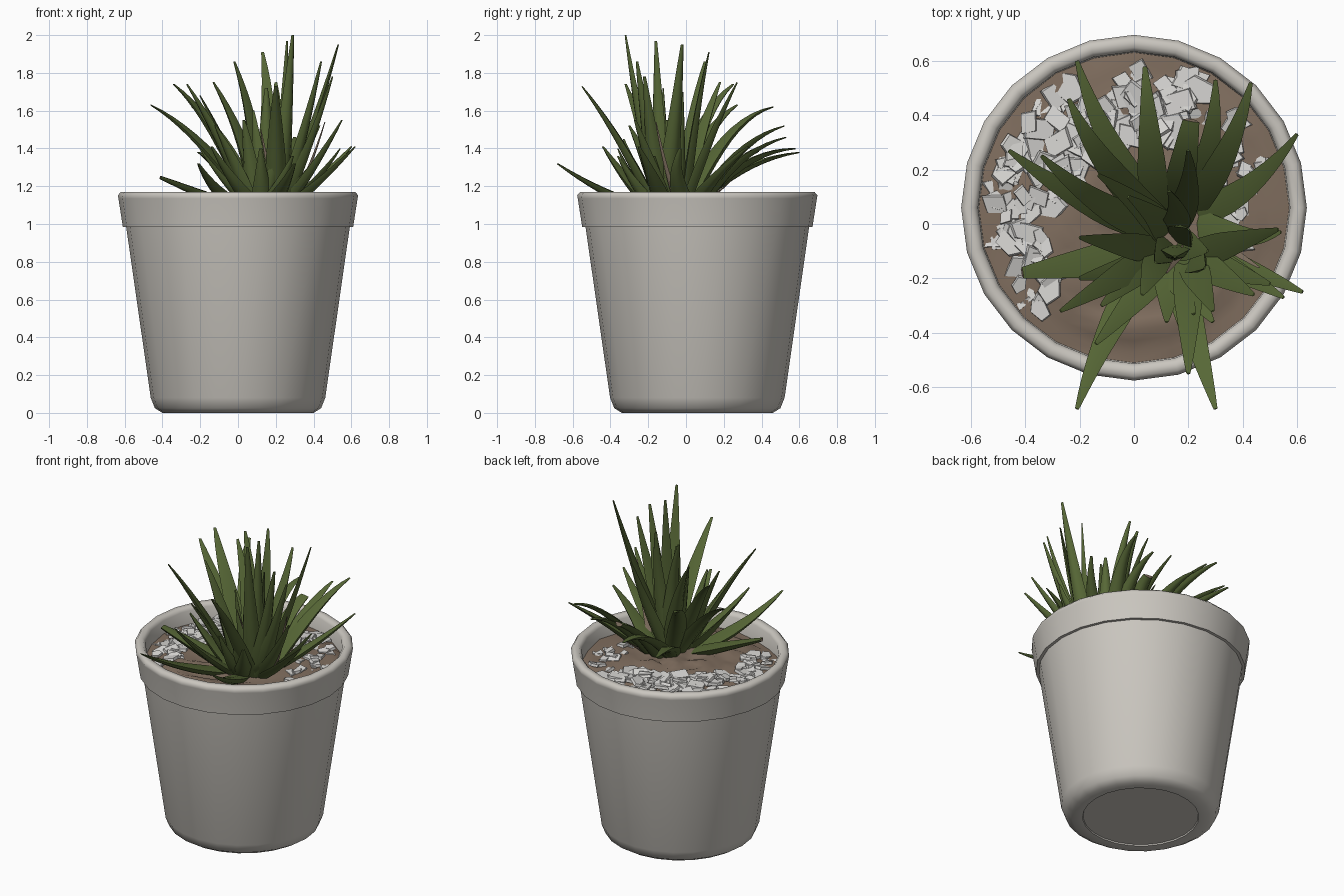
import bpy, bmesh, math, random
from mathutils import Vector, Matrix, Euler, noise

random.seed(4)
cube = bpy.data.objects.get("Cube")
if cube:
    bpy.data.objects.remove(cube, do_unlink=True)

POT_Y = 0.06
SIDES = 24
SOIL_RADIUS = 0.572


def material(name, r, g, b):
    mat = bpy.data.materials.new(name)
    mat.use_nodes = True
    mat.diffuse_color = (r, g, b, 1)
    bsdf = mat.node_tree.nodes["Principled BSDF"]
    bsdf.inputs["Base Color"].default_value = (r, g, b, 1)
    bsdf.inputs["Roughness"].default_value = 0.8
    return mat


clay = material("pale clay", 0.59, 0.565, 0.52)
earth = material("brown soil", 0.215, 0.155, 0.113)
chip = material("white stone", 0.68, 0.67, 0.65)
green = material("leaf green", 0.095, 0.137, 0.037)
dry = material("dry leaf", 0.24, 0.18, 0.13)


def finish(bm, name, mats, smooth_angle=None):
    bmesh.ops.recalc_face_normals(bm, faces=bm.faces)
    mesh = bpy.data.meshes.new(name)
    bm.to_mesh(mesh)
    bm.free()
    for mat in mats:
        mesh.materials.append(mat)
    obj = bpy.data.objects.new(name, mesh)
    bpy.context.collection.objects.link(obj)
    if smooth_angle:
        bpy.ops.object.select_all(action="DESELECT")
        obj.select_set(True)
        bpy.context.view_layer.objects.active = obj
        bpy.ops.object.shade_smooth_by_angle(angle=math.radians(smooth_angle))
    return obj


def bridge(bm, rings):
    for a, b in zip(rings, rings[1:]):
        for i in range(len(a)):
            j = (i + 1) % len(a)
            bm.faces.new((a[i], a[j], b[j], b[i]))


def ring(bm, radius, height):
    """Circle of vertices about the pot axis; height is a function of x and y."""
    verts = []
    for i in range(SIDES):
        a = math.tau * i / SIDES
        x, y = radius * math.cos(a), POT_Y + radius * math.sin(a)
        verts.append(bm.verts.new((x, y, height(x, y))))
    return verts


# Pot: turned profile from the recessed foot to the inside of the rim
bm = bmesh.new()
profile = [(0.335, 0.008), (0.338, 0), (0.4, 0), (0.44, 0.025), (0.462, 0.08),
           (0.592, 0.985), (0.61, 0.985), (0.612, 1), (0.633, 1.135), (0.636, 1.152),
           (0.62, 1.17), (0.59, 1.17), (0.574, 1.15), (0.568, 1)]
rings = [ring(bm, r, lambda x, y: z) for r, z in profile]
bridge(bm, rings)
bm.faces.new(rings[0])
finish(bm, "pot", [clay], 62)


# Soil: lumpy mound
def soil_height(x, y):
    r = math.hypot(x, y - POT_Y) / SOIL_RADIUS
    lump = noise.noise(Vector((x * 12, y * 12, 0)))
    return 1.065 + 0.04 * (1 - r * r) + 0.035 * lump


bm = bmesh.new()
rings = [ring(bm, SOIL_RADIUS * k / 14, soil_height) for k in range(14, 0, -1)]
bridge(bm, rings)
bm.faces.new(rings[-1])
finish(bm, "soil", [earth], 40)

# Stone chips: thin irregular flakes half sunk in the soil, dense on the left and back
bm = bmesh.new()


def add_chips(count, angles, radii, sizes):
    for _ in range(count):
        a = math.radians(random.uniform(*angles))
        radius, size = random.uniform(*radii), random.uniform(*sizes)
        x, y = radius * math.cos(a), POT_Y + radius * math.sin(a)
        tilt = Euler((random.uniform(-0.3, 0.3), random.uniform(-0.3, 0.3),
                      random.uniform(0, math.tau))).to_matrix().to_4x4()
        place = Matrix.Translation((x, y, soil_height(x, y) + 0.006))
        made = bmesh.ops.create_cone(bm, cap_ends=True, segments=random.choice((4, 4, 5)),
                                     radius1=size, radius2=size * 0.92, depth=0.016,
                                     matrix=place @ tilt)
        pull = Vector((random.uniform(-1, 1), random.uniform(-1, 1), 0)).normalized()
        for v in made["verts"]:
            offset = v.co - Vector((x, y, v.co.z))
            v.co += pull * 0.4 * offset.dot(pull)


add_chips(75, (60, 150), (0.24, 0.52), (0.03, 0.06))
add_chips(55, (150, 228), (0.36, 0.52), (0.025, 0.05))
add_chips(12, (140, 180), (0.25, 0.36), (0.03, 0.05))
add_chips(26, (-20, 60), (0.34, 0.53), (0.02, 0.04))
finish(bm, "stone_chips", [chip])

# Leaves: fleshy section swept along an arching path
SECTION = [(-1, 0.15), (-0.6, -0.4), (0, -0.6), (0.6, -0.4), (1, 0.15), (0, 0.25)]
STEPS = 10


def add_leaf(bm, centre, tip, width, bend, sway, blunt):
    """Bend sets how high the middle arches; sway shifts it along x and y."""
    tip = Vector(tip)
    out = Vector((tip.x - centre[0], tip.y - centre[1], 0)).normalized()
    root = Vector((*centre, 1.07)) + out * 0.02
    mid = root.lerp(tip, 0.5) + Vector((*sway, 0))
    mid.z = root.z + (tip.z - root.z) * bend
    rings = []
    for k in range(STEPS + 1):
        t = k / STEPS
        point = root * (1 - t) ** 2 + mid * 2 * t * (1 - t) + tip * t * t
        along = ((mid - root) * (1 - t) + (tip - mid) * t).normalized()
        side = Vector((0, 0, 1)).cross(out)
        side = (side - along * side.dot(along)).normalized()
        normal = along.cross(side)
        half = width / 2 * (blunt + (1 - blunt) * (1 - t) ** 0.9) * (0.8 + min(t, 0.35))
        rings.append([bm.verts.new(point + side * u * half + normal * v * half)
                      for u, v in SECTION])
    bridge(bm, rings)
    bm.faces.new(rings[0])
    cap = bm.faces.new(rings[-1])
    cap.material_index = int(blunt > 0.2)


def rosette(name, centre, tips, width, bend, sway=(0, 0), blunt=0.1, mats=(green, dry)):
    bm = bmesh.new()
    for tip in tips:
        add_leaf(bm, centre, tip, width, bend, sway, blunt)
    return finish(bm, name, mats, 60)


rosette("back_drooping_leaves", (0.12, -0.02), [
    (-0.21, 0.6, 1.38), (-0.24, 0.46, 1.62)], 0.13, 0.9, (-0.07, -0.02))
rosette("back_straight_leaf", (0.08, 0), [(0.04, 0.58, 1.4)], 0.13, 1)
rosette("back_arching_leaves", (0.11, -0.03), [
    (-0.46, 0.27, 1.63), (-0.34, 0.25, 1.74)], 0.13, 0.75, (-0.01, -0.07))
rosette("back_upright_leaves", (0.13, -0.04), [
    (0.13, 0.12, 1.91), (-0.02, 0.1, 1.86), (-0.13, 0.18, 1.75),
    (0.2, 0.27, 1.75)], 0.13, 0.55, (0.06, -0.02))
rosette("side_leaves", (0.2, 0.03), [
    (0.3, 0.53, 1.46), (0.43, 0.52, 1.52)], 0.12, 0.85, (0.05, -0.02))
rosette("low_side_leaves", (0.2, 0.02), [
    (0.6, 0.33, 1.41), (0.54, -0.03, 1.4)], 0.12, 0.45, (0.03, -0.08))
rosette("tall_leaves", (0.2, -0.12), [
    (0.29, -0.32, 2), (0.26, -0.16, 1.97), (0.53, -0.02, 1.95),
    (0.44, -0.26, 1.86), (0.5, -0.22, 1.78)], 0.13, 0.4)
rosette("front_arching_leaf", (0.2, -0.12), [(0.2, -0.55, 1.73)], 0.13, 0.62)
rosette("right_leaves", (0.2, -0.1), [
    (0.55, -0.27, 1.55), (0.62, -0.25, 1.41)], 0.12, 0.4, (0, 0.02))
rosette("low_left_leaf", (0.06, -0.12), [(-0.21, -0.68, 1.32)], 0.13, 0.28, (-0.04, 0))
rosette("low_right_leaf", (0.14, -0.12), [(0.3, -0.68, 1.32)], 0.13, 0.28)
rosette("front_leaves", (0.1, -0.1), [
    (-0.27, -0.32, 1.74), (-0.12, -0.3, 1.52), (0.03, -0.26, 1.55),
    (-0.2, -0.05, 1.68)], 0.12, 0.6)
rosette("short_front_leaves", (0.13, -0.13), [
    (-0.14, -0.44, 1.41), (0.12, -0.36, 1.4), (0.29, -0.36, 1.36), (0.22, -0.33, 1.45),
    (-0.2, -0.2, 1.4), (0.42, -0.17, 1.36)], 0.13, 0.35)
rosette("heart_leaves", (0.15, -0.07), [
    (0.08, -0.14, 1.6), (0.2, -0.02, 1.7), (0.27, -0.1, 1.55), (0.15, -0.12, 1.72)], 0.14, 0.5)

# Cut leaves with a dry blunt end, and withered leaves
rosette("cut_side_leaf", (0.08, -0.1), [(-0.41, -0.18, 1.25)], 0.15, 0.5, (0, 0), 0.25)
rosette("cut_back_leaf", (0.15, 0.04), [(0.21, 0.38, 1.4)], 0.12, 0.8, (0, 0), 0.45)
rosette("withered_leaves", (0.24, -0.02), [
    (0.46, -0.16, 1.54), (0.28, 0.25, 1.24), (0.12, -0.18, 1.5)],
    0.04, 0.3, (0, 0), 0.15, (dry,))
